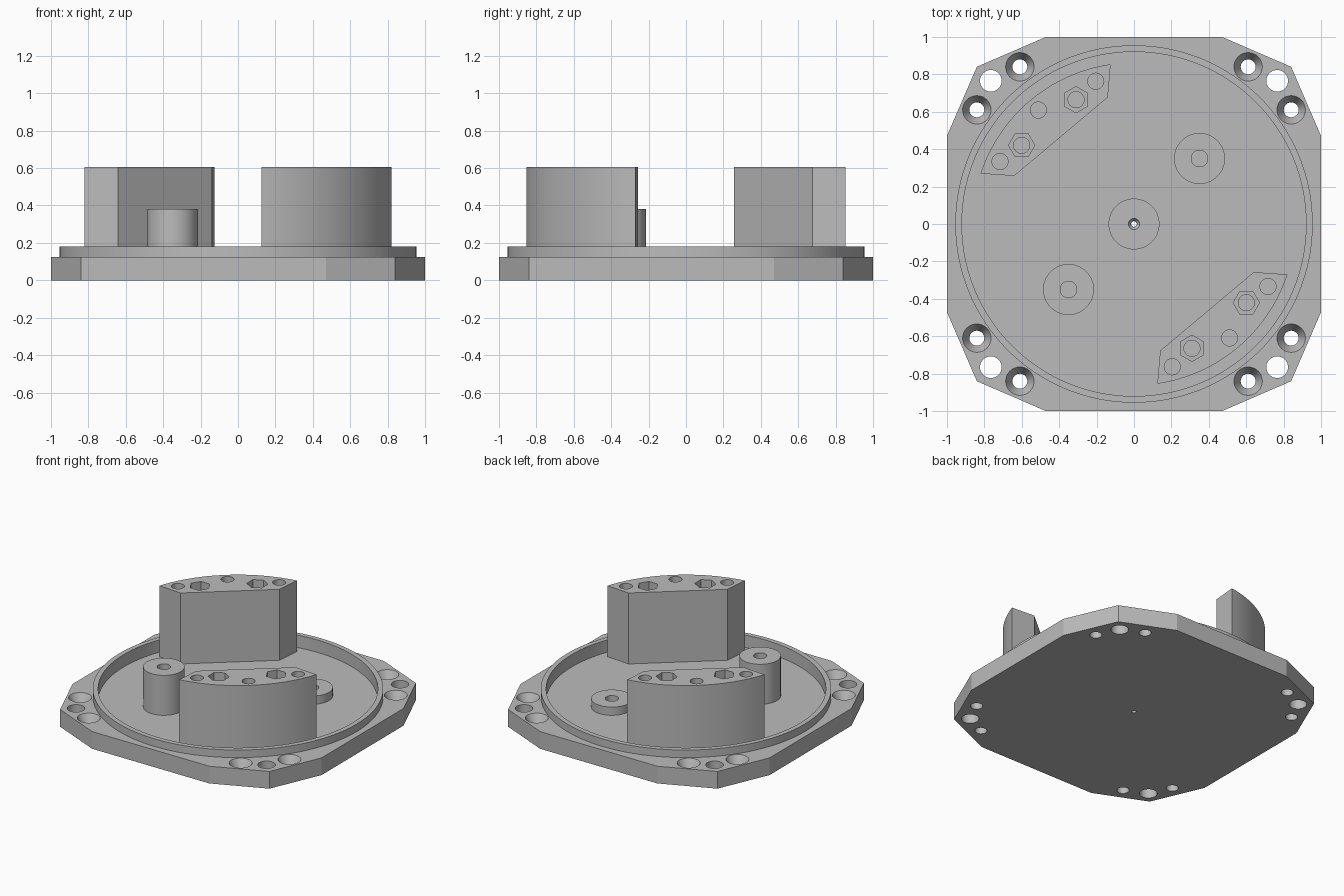
import bpy, bmesh
from math import sin, cos, pi, radians

cube = bpy.data.objects.get("Cube")
if cube:
    bpy.data.objects.remove(cube, do_unlink=True)

grey = bpy.data.materials.new("plain grey")
grey.use_nodes = True
grey.diffuse_color = (0.5, 0.5, 0.5, 1)
grey.node_tree.nodes["Principled BSDF"].inputs["Base Color"].default_value = (0.5, 0.5, 0.5, 1)

FLOOR, DECK, RIM, TOP = 0.09, 0.125, 0.18, 0.605


def ring(r, n=48, x=0, y=0, turn=0):
    return [(x + r * cos(turn + 2 * pi * i / n), y + r * sin(turn + 2 * pi * i / n)) for i in range(n)]


def loft(bm, sections):
    """Closed solid through (z, outline) sections, listed bottom to top."""
    loops = [[bm.verts.new((x, y, z)) for x, y in pts] for z, pts in sections]
    n = len(loops[0])
    for a, b in zip(loops, loops[1:]):
        for i in range(n):
            j = (i + 1) % n
            bm.faces.new((a[i], a[j], b[j], b[i]))
    bm.faces.new(loops[0][::-1])
    bm.faces.new(loops[-1])


def solid(name, *shapes):
    bm = bmesh.new()
    for sections in shapes:
        loft(bm, sections)
    bmesh.ops.recalc_face_normals(bm, faces=bm.faces)
    mesh = bpy.data.meshes.new(name)
    bm.to_mesh(mesh)
    bm.free()
    mesh.materials.append(grey)
    obj = bpy.data.objects.new(name, mesh)
    bpy.context.collection.objects.link(obj)
    return obj


def cut(obj, *shapes):
    """Subtract the shapes from the object and discard the cutter."""
    cutter = solid("cutter", *shapes)
    mod = obj.modifiers.new("cut", "BOOLEAN")
    mod.operation, mod.solver, mod.object = "DIFFERENCE", "EXACT", cutter
    activate(obj)
    bpy.ops.object.modifier_apply(modifier=mod.name)
    bpy.data.objects.remove(cutter, do_unlink=True)


def activate(obj):
    bpy.ops.object.select_all(action="DESELECT")
    obj.select_set(True)
    bpy.context.view_layer.objects.active = obj


def drill(x, y, r, z0, z1, n=32, turn=0):
    pts = ring(r, n, x, y, turn)
    return [(z0, pts), (z1, pts)]


# Base plate: twelve-sided outline from one corner turned four times
corner = [(1, 0.47), (0.84, 0.84), (0.47, 1)]
outline = []
for c, s in ((1, 0), (0, 1), (-1, 0), (0, -1)):
    outline += [(x * c - y * s, x * s + y * c) for x, y in corner]
base = solid("base_plate", [(0, outline), (DECK, outline)])

# Corner through holes, countersunk holes, and the round recess
holes = []
for sx in (-1, 1):
    for sy in (-1, 1):
        holes.append(drill(sx * 0.765, sy * 0.765, 0.058, -0.1, 0.3))
        for x, y in ((0.61, 0.84), (0.84, 0.61)):
            holes.append([(z, ring(r, 32, sx * x, sy * y))
                          for z, r in ((-0.1, 0.04), (0.055, 0.04), (DECK, 0.076), (0.2, 0.076))])
holes.append(drill(0, 0, 0.92, FLOOR, 0.3, 128))
cut(base, *holes)
cut(base, drill(0, 0, 0.015, -0.1, 0.3, 16))

# Raised rim around the recess
rim = solid("rim", drill(0, 0, 0.955, DECK, RIM, 128))
cut(rim, drill(0, 0, 0.92, 0, 0.3, 128))

# Round bosses with blind holes
parts = [base, rim]
for name, p, top in (("tall_post", -0.35, 0.38), ("short_boss", 0.35, 0.15)):
    boss = solid(name, drill(p, p, 0.136, FLOOR, top, 64))
    cut(boss, drill(p, p, 0.044, FLOOR + 0.01, 0.5))
    parts.append(boss)

# Centre boss with a small tapered hole
centre = solid("centre_boss", drill(0, 0, 0.136, FLOOR, 0.15, 64))
cut(centre, [(z, ring(r, 16)) for z, r in ((0, 0.015), (0.125, 0.015), (0.15, 0.03), (0.3, 0.03))])
parts.append(centre)

# Two tall blocks with a curved outer wall, opposite each other
arc = [radians(-81.7 + 63.5 * i / 32) for i in range(33)]
profile = [(0.863 * cos(a), 0.863 * sin(a)) for a in arc] + [(0.64, -0.257), (0.14, -0.677)]
for name, s in (("front_block", 1), ("back_block", -1)):
    pts = [(s * x, s * y) for x, y in profile]
    block = solid(name, [(FLOOR, pts), (TOP, pts)])
    round_holes, hex_pockets = [], []
    for deg, r in ((-25, 0.79), (-35, 0.733), (-50, 0.795), (-65, 0.733), (-75, 0.79)):
        a = radians(deg)
        x, y = s * r * cos(a), s * r * sin(a)
        round_holes.append(drill(x, y, 0.043, 0.2, 0.8))
        if deg in (-35, -65):
            hex_pockets.append(drill(x, y, 0.07, TOP - 0.1, 0.8, 6, a + radians(35)))
    cut(block, *round_holes)
    cut(block, *hex_pockets)
    parts.append(block)

# Smooth the round walls, keep the flats crisp
for obj in parts:
    activate(obj)
    bpy.ops.object.shade_smooth_by_angle(angle=radians(20))
    obj.select_set(False)
